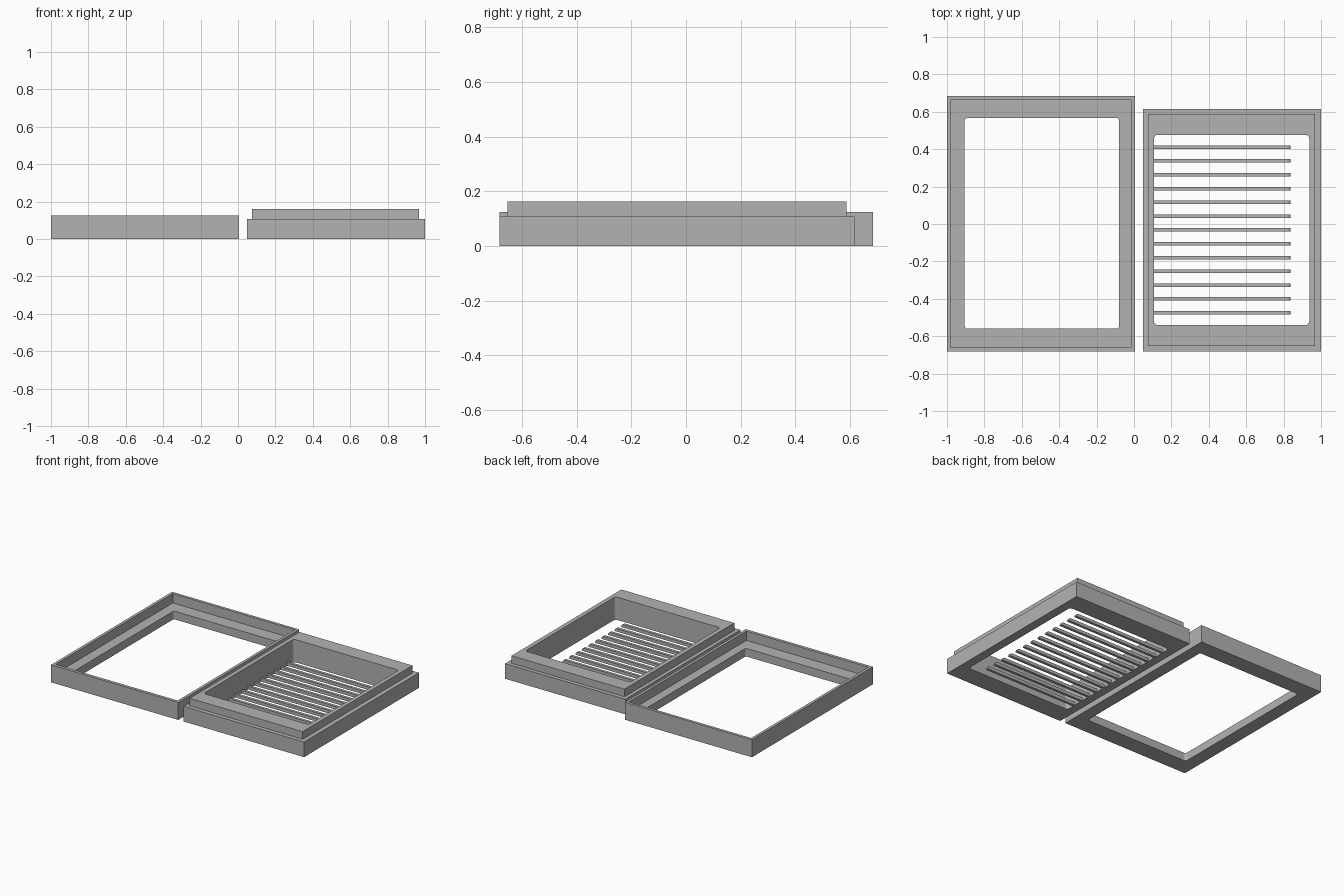
import bpy
import bmesh
import math

if "Cube" in bpy.data.objects:
    bpy.data.objects.remove(bpy.data.objects["Cube"])

grey = bpy.data.materials.new("plain grey")
grey.diffuse_color = (0.45, 0.45, 0.45, 1)
grey.use_nodes = True
grey.node_tree.nodes["Principled BSDF"].inputs["Base Color"].default_value = grey.diffuse_color
STEPS = 5  # segments per rounded corner


def finish(name, bm):
    bmesh.ops.remove_doubles(bm, verts=bm.verts[:], dist=1e-5)
    bmesh.ops.recalc_face_normals(bm, faces=bm.faces[:])
    mesh = bpy.data.meshes.new(name)
    bm.to_mesh(mesh)
    bm.free()
    mesh.materials.append(grey)
    obj = bpy.data.objects.new(name, mesh)
    bpy.context.collection.objects.link(obj)
    return obj


def rect_loop(rect, z, radius=0.0):
    """Rectangle outline (x0, x1, y0, y1) with rounded corners."""
    x0, x1, y0, y1 = rect
    r = radius
    centres = [(x1 - r, y1 - r), (x0 + r, y1 - r), (x0 + r, y0 + r), (x1 - r, y0 + r)]
    pts = []
    for i, (cx, cy) in enumerate(centres):
        for s in range(STEPS + 1):
            a = math.pi / 2 * (i + s / STEPS)
            pts.append((cx + r * math.cos(a), cy + r * math.sin(a), z))
    return pts


def frame(name, loops):
    """Closed ring of walls joining each outline to the next."""
    bm = bmesh.new()
    rings = [[bm.verts.new(p) for p in rect_loop(*args)] for args in loops]
    n = len(rings[0])
    for k, a in enumerate(rings):
        b = rings[(k + 1) % len(rings)]
        for i in range(n):
            j = (i + 1) % n
            bm.faces.new((a[i], a[j], b[j], b[i]))
    return finish(name, bm)


# Cover frame: tall thin rim around a recessed ledge
outer = (-1.0, 0.005, -0.682, 0.684)
recess = (-0.98, -0.015, -0.66, 0.664)
window = (-0.905, -0.08, -0.56, 0.567)
frame("cover_frame", [
    (outer, 0.0), (outer, 0.125), (recess, 0.125), (recess, 0.058),
    (window, 0.058, 0.015), (window, 0.0, 0.015)])

# Base frame: wide block with a raised lip that fits the cover
outer = (0.048, 1.0, -0.682, 0.615)
lip = (0.075, 0.968, -0.652, 0.587)
window = (0.107, 0.937, -0.54, 0.477)
frame("base_frame", [
    (outer, 0.0), (outer, 0.108), (lip, 0.108), (lip, 0.162),
    (window, 0.162, 0.02), (window, 0.0, 0.02)])


# Comb bars: fixed at the left wall, free rounded tips at the right
def bar(name, y, width=0.019, height=0.022):
    x0, x1, r = 0.1, 0.838, 0.018
    profile = [(x0, 0), (x1, 0)]
    for s in range(5):
        a = math.pi / 2 * s / 4
        profile.append((x1 - r + r * math.cos(a), height - r + r * math.sin(a)))
    profile.append((x0, height))
    bm = bmesh.new()
    face = bm.faces.new([bm.verts.new((x, y - width / 2, z)) for x, z in profile])
    ext = bmesh.ops.extrude_face_region(bm, geom=[face])
    moved = [v for v in ext["geom"] if isinstance(v, bmesh.types.BMVert)]
    bmesh.ops.translate(bm, verts=moved, vec=(0, width, 0))
    finish(name, bm)


for i in range(13):
    bar(f"comb_bar_{i + 1}", 0.411 - i * 0.0738)
